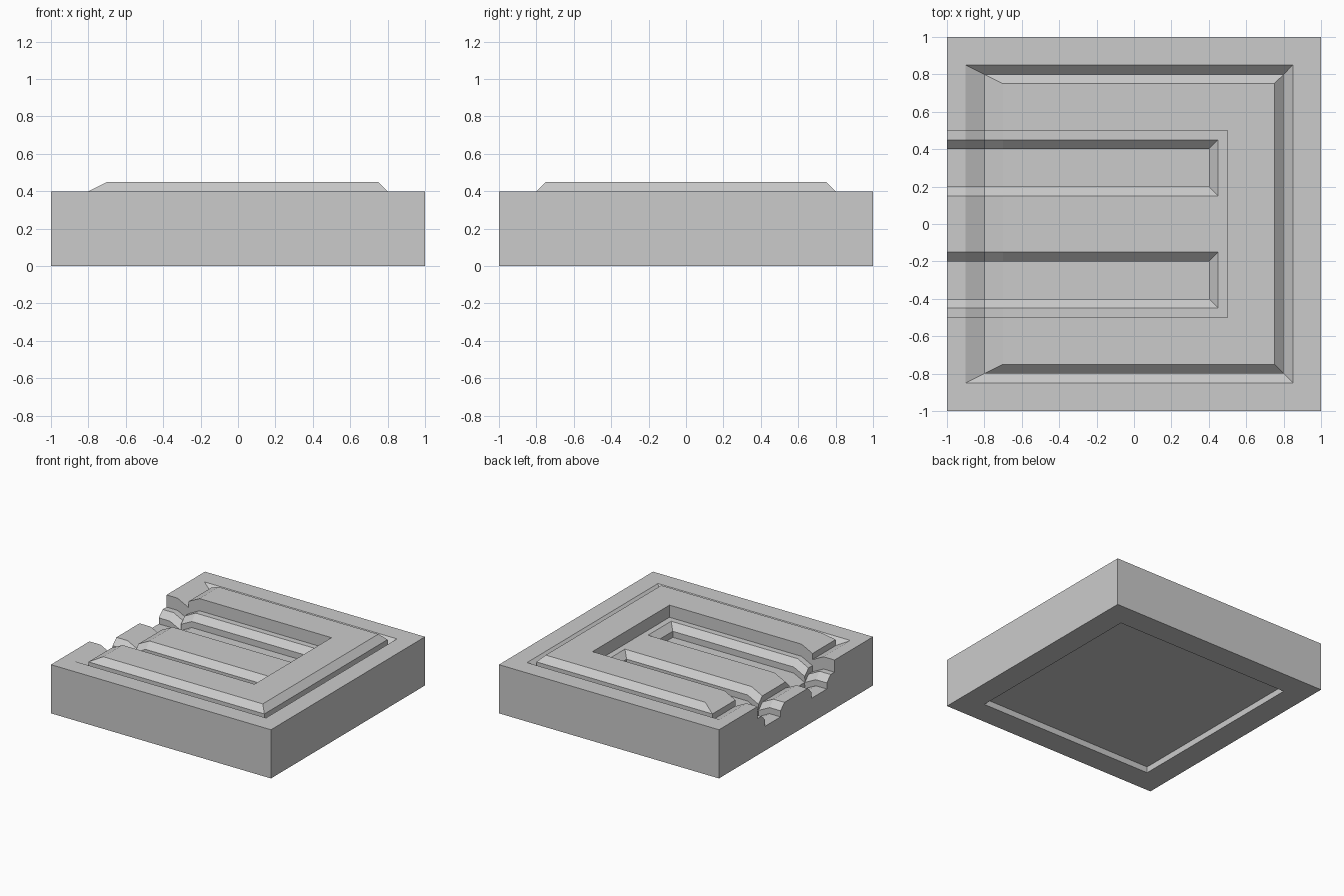
import bpy, bmesh

if "Cube" in bpy.data.objects:
    bpy.data.objects.remove(bpy.data.objects["Cube"])


def loft(name, loops):
    """Closed solid skinned through loops of equal length, capped at both ends."""
    bm = bmesh.new()
    rings = [[bm.verts.new(p) for p in loop] for loop in loops]
    n = len(rings[0])
    for a, b in zip(rings, rings[1:]):
        for i in range(n):
            j = (i + 1) % n
            bm.faces.new((a[i], a[j], b[j], b[i]))
    bm.faces.new(rings[0])
    bm.faces.new(rings[-1])
    bmesh.ops.remove_doubles(bm, verts=bm.verts, dist=1e-5)
    bmesh.ops.recalc_face_normals(bm, faces=bm.faces)
    mesh = bpy.data.meshes.new(name)
    bm.to_mesh(mesh)
    bm.free()
    obj = bpy.data.objects.new(name, mesh)
    bpy.context.collection.objects.link(obj)
    return obj


def rect(x0, x1, y, z):
    return [(x0, -y, z), (x1, -y, z), (x1, y, z), (x0, y, z)]


# Tile body: underside recess, outer block, surrounding groove, raised panel
tile = loft("tile", [
    rect(-0.8, 0.8, 0.8, 0.05),
    rect(-0.8, 0.8, 0.8, 0.0),
    rect(-1, 1, 1, 0.0),
    rect(-1, 1, 1, 0.4),
    rect(-0.9, 0.85, 0.85, 0.4),
    rect(-0.8, 0.8, 0.8, 0.35),
    rect(-0.8, 0.8, 0.8, 0.4),
    rect(-0.7, 0.75, 0.75, 0.45),
])

# Pocket section across y: (y, depth below pocket floor), two stepped channels
half = [(0.15, 0), (0.2, -0.05), (0.2, -0.1), (0.4, -0.1), (0.4, -0.05),
        (0.45, 0), (0.5, 0)]
section = [(-y, d) for y, d in reversed(half)] + half


def pocket_loop(x, floor, max_depth=0.1):
    pts = []
    for y, d in section:
        # at the channel's sloped end the floor widens out to the rim
        if max_depth == 0 and d < 0:
            s = 1 if y > 0 else -1
            y = s * (0.15 if abs(y) < 0.3 else 0.45)
        pts.append((x, y, floor + max(d, -max_depth)))
    return [(x, -0.5, 0.8)] + pts + [(x, 0.5, 0.8)]


# Pocket cutter follows the panel's outline, 0.1 lower
cutter = loft("pocket_cutter", [
    pocket_loop(-1.2, 0.3),
    pocket_loop(-0.9, 0.3),
    pocket_loop(-0.8, 0.25),
    pocket_loop(-0.799, 0.3),
    pocket_loop(-0.7, 0.35),
    pocket_loop(0.4, 0.35),
    pocket_loop(0.4, 0.35, 0.05),
    pocket_loop(0.45, 0.35, 0),
    pocket_loop(0.5, 0.35, 0),
])
cutter.hide_render = True

# Cut the pocket and drop the helper
mod = tile.modifiers.new("pocket", "BOOLEAN")
mod.operation = "DIFFERENCE"
mod.solver = "EXACT"
mod.object = cutter
bpy.context.view_layer.objects.active = tile
bpy.ops.object.modifier_apply(modifier=mod.name)
bpy.data.objects.remove(cutter, do_unlink=True)
